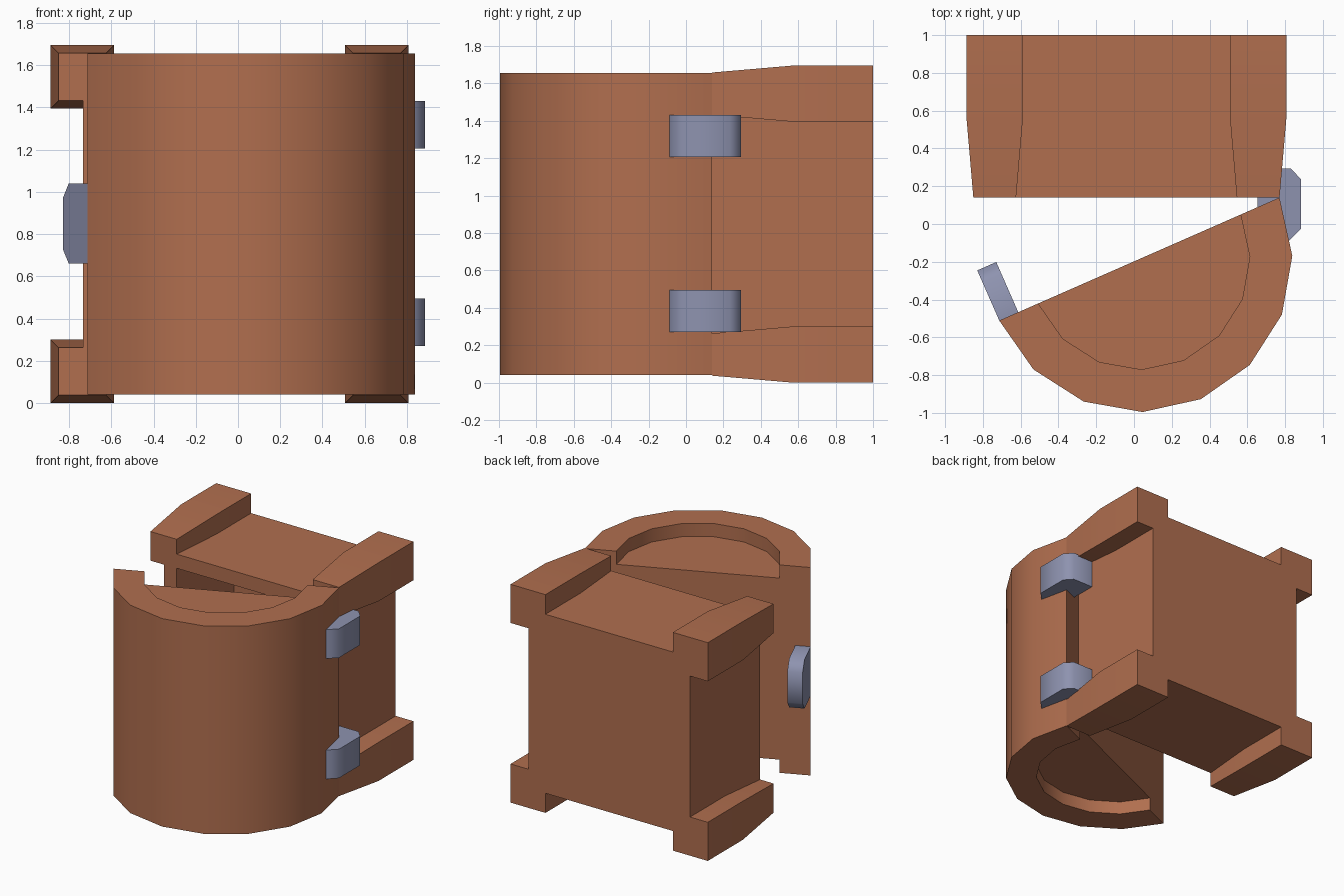
import bpy, bmesh, math
from mathutils import Matrix, Vector

if "Cube" in bpy.data.objects:
    bpy.data.objects.remove(bpy.data.objects["Cube"])

CX, CZ = -0.04, 0.8475       # centre of the square body
HINGE = Vector((0.77, 0.14, 0))
OPEN = math.radians(23.7)    # how far the door is swung open
R, RI = 0.81, 0.585          # door outer / rim radius


def material(name, rgb):
    m = bpy.data.materials.new(name)
    m.diffuse_color = (*rgb, 1)
    m.use_nodes = True
    m.node_tree.nodes["Principled BSDF"].inputs["Base Color"].default_value = m.diffuse_color
    return m


CLAY = material("clay_brown", (0.44, 0.158, 0.078))
STEEL = material("blue_grey_metal", (0.27, 0.29, 0.43))


def finish(name, bm, mat, matrix=None):
    bmesh.ops.recalc_face_normals(bm, faces=bm.faces)
    me = bpy.data.meshes.new(name)
    bm.to_mesh(me)
    bm.free()
    me.materials.append(mat)
    ob = bpy.data.objects.new(name, me)
    bpy.context.collection.objects.link(ob)
    if matrix:
        ob.matrix_world = matrix
    bpy.ops.object.select_all(action='DESELECT')
    ob.select_set(True)
    bpy.context.view_layer.objects.active = ob
    bpy.ops.object.shade_smooth_by_angle(angle=math.radians(50))
    return ob


def prism(name, pts, direction, mat, matrix=None):
    """Extrude a closed 3D outline along a direction."""
    bm = bmesh.new()
    f = bm.faces.new([bm.verts.new(p) for p in pts])
    r = bmesh.ops.extrude_face_region(bm, geom=[f], use_keep_orig=True)
    vs = [g for g in r["geom"] if isinstance(g, bmesh.types.BMVert)]
    bmesh.ops.translate(bm, verts=vs, vec=direction)
    return finish(name, bm, mat, matrix)


# Body core: square box with a deep opening in its front
bm = bmesh.new()
bmesh.ops.create_cube(bm, size=1, matrix=Matrix.Translation((CX, 0.57, CZ))
                      @ Matrix.Diagonal((1.39, 0.86, 1.39, 1)))
bm.faces.ensure_lookup_table()
front = min(bm.faces, key=lambda f: f.calc_center_median().y)
bmesh.ops.inset_individual(bm, faces=[front], thickness=0.155)
inner = bmesh.ops.extrude_discrete_faces(bm, faces=[front])["faces"][0]
bmesh.ops.translate(bm, verts=inner.verts, vec=(0, 0.705, 0))
finish("body_core", bm, CLAY)

# Corner beams, tapering towards the front
for side, sx in (("left", -1), ("right", 1)):
    for level, sz in (("lower", -1), ("upper", 1)):
        bm = bmesh.new()
        rings = []
        for y, h in ((0.14, 0.113), (0.57, 0.15), (1.0, 0.15)):
            x, z = CX + sx * 0.6975, CZ + sz * 0.6975
            rings.append([bm.verts.new((x + a * h, y, z + b * h))
                          for a, b in ((-1, -1), (1, -1), (1, 1), (-1, 1))])
        for p, q in zip(rings, rings[1:]):
            for i in range(4):
                j = (i + 1) % 4
                bm.faces.new((p[i], p[j], q[j], q[i]))
        bm.faces.new(rings[0])
        bm.faces.new(rings[-1])
        finish(f"{level}_{side}_beam", bm, CLAY)

# Door: half cylinder, local origin at the middle of its flat back
swing = (Matrix.Translation(HINGE) @ Matrix.Rotation(OPEN, 4, 'Z')
         @ Matrix.Translation((-R, 0, 0)))


def arc(r, z):
    return [(r * math.cos(math.pi * i / 8), -r * math.sin(math.pi * i / 8), z)
            for i in range(9)]


prism("door_shell", arc(R, 0.04) + arc(RI, 0.04)[::-1], (0, 0, 1.615), CLAY, swing)
prism("door_filling", arc(RI, CZ - 0.705), (0, 0, 1.41), CLAY, swing)

# Latch plate at the free end of the door
plate = [(0, -0.19), (0.22, -0.19), (0.29, -0.12), (0.29, 0.12), (0.22, 0.19), (0, 0.19)]
prism("latch", [(-R, v, 0.85 + z) for v, z in plate], (0.11, 0, 0), STEEL, swing)

# Hinges
outline = [(0.655, 0.295), (0.83, 0.295), (0.885, 0.235),
           (0.885, -0.025), (0.82, -0.09), (0.655, -0.09)]
for name, z in (("lower_hinge", 0.27), ("upper_hinge", 1.205)):
    prism(name, [(x, y, z) for x, y in outline], (0, 0, 0.225), STEEL)
